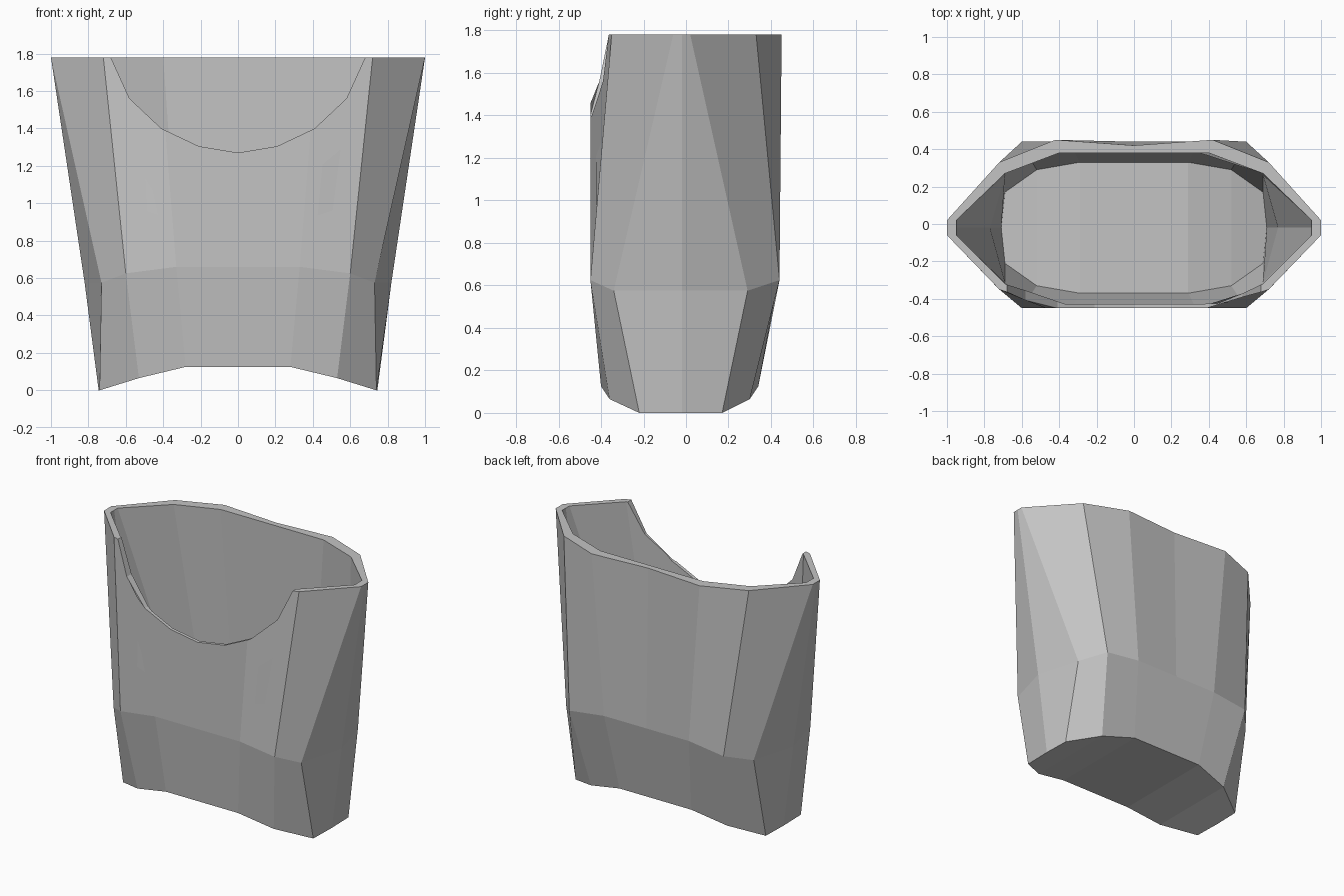
import bpy, bmesh

cube = bpy.data.objects.get("Cube")
if cube:
    bpy.data.objects.remove(cube)

grey = bpy.data.materials.new("plain grey")
grey.use_nodes = True
tone = (0.55, 0.55, 0.55, 1)
grey.diffuse_color = tone
grey.node_tree.nodes["Principled BSDF"].inputs["Base Color"].default_value = tone


def finish(bm, name):
    bmesh.ops.recalc_face_normals(bm, faces=bm.faces)
    mesh = bpy.data.meshes.new(name)
    bm.to_mesh(mesh)
    bm.free()
    mesh.materials.append(grey)
    ob = bpy.data.objects.new(name, mesh)
    bpy.context.collection.objects.link(ob)
    return ob


def ring(bm, xs, heights, ys, back_y):
    """Closed loop: front to +x end to back, then mirrored to -x.
    xs and heights run inner, middle, corner, end; ys run front to back."""
    order = (0, 1, 2, 3, 2, 1, 0)
    half = [(xs[i], y, heights[i]) for i, y in zip(order, ys)]
    pts = half + [(0, back_y, heights[0])]
    pts += [(-x, y, z) for x, y, z in reversed(half)]
    return [bm.verts.new(p) for p in pts]


def bridge(bm, lower, upper):
    n = len(lower)
    for i in range(n):
        j = (i + 1) % n
        bm.faces.new((lower[i], lower[j], upper[j], upper[i]))


def cap(bm, r):
    # arched floor in strips across the depth
    for strip in ((0, 1, 5, 6), (1, 2, 3, 4, 5), (0, 6, 7, 8, 14),
                  (14, 13, 9, 8), (13, 12, 11, 10, 9)):
        bm.faces.new([r[i] for i in strip])


# Hollow faceted shell: outer wall, rim, inner wall and both floors
bm = bmesh.new()
top = (1.78,) * 4
waist = (0.66, 0.625, 0.575, 0.575)
base = (0.125, 0.065, 0, 0)
floor = [z + 0.05 for z in base]
rings = [
    ring(bm, (0.28, 0.53, 0.74, 0.745), base,
         (-0.40, -0.36, -0.22, -0.02, 0.17, 0.30, 0.34), 0.34),
    ring(bm, (0.33, 0.60, 0.73, 0.82), waist,
         (-0.45, -0.45, -0.34, -0.02, 0.29, 0.44, 0.44), 0.44),
    ring(bm, (0.42, 0.72, 1.0, 1.0), top,
         (-0.45, -0.35, -0.06, -0.02, 0.02, 0.33, 0.45), 0.42),
    ring(bm, (0.40, 0.69, 0.95, 0.95), top,
         (-0.425, -0.32, -0.06, -0.02, 0.02, 0.27, 0.38), 0.38),
    ring(bm, (0.32, 0.58, 0.69, 0.77), waist,
         (-0.43, -0.42, -0.31, -0.02, 0.26, 0.39, 0.39), 0.39),
    ring(bm, (0.29, 0.52, 0.69, 0.71), floor,
         (-0.37, -0.33, -0.21, -0.02, 0.17, 0.29, 0.33), 0.33),
]
for lower, upper in zip(rings, rings[1:]):
    bridge(bm, lower, upper)
cap(bm, rings[0])
cap(bm, rings[-1])
shell = finish(bm, "pocket_shell")

# Scooped opening in the front wall
side = [(0.21, 1.305), (0.41, 1.40), (0.58, 1.56), (0.68, 1.78), (0.72, 1.9)]
profile = [(-x, z) for x, z in reversed(side)] + [(0, 1.27)] + side
bm = bmesh.new()
face = bm.faces.new([bm.verts.new((x, -0.7, z)) for x, z in profile])
new = bmesh.ops.extrude_face_region(bm, geom=[face])["geom"]
bmesh.ops.translate(bm, vec=(0, 0.6, 0),
                    verts=[v for v in new if isinstance(v, bmesh.types.BMVert)])
cutter = finish(bm, "scoop_cutter")
cutter.hide_render = True

mod = shell.modifiers.new("scoop", "BOOLEAN")
mod.operation = "DIFFERENCE"
mod.solver = "EXACT"
mod.object = cutter
bpy.context.view_layer.objects.active = shell
bpy.ops.object.modifier_apply(modifier=mod.name)
bpy.data.objects.remove(cutter)
